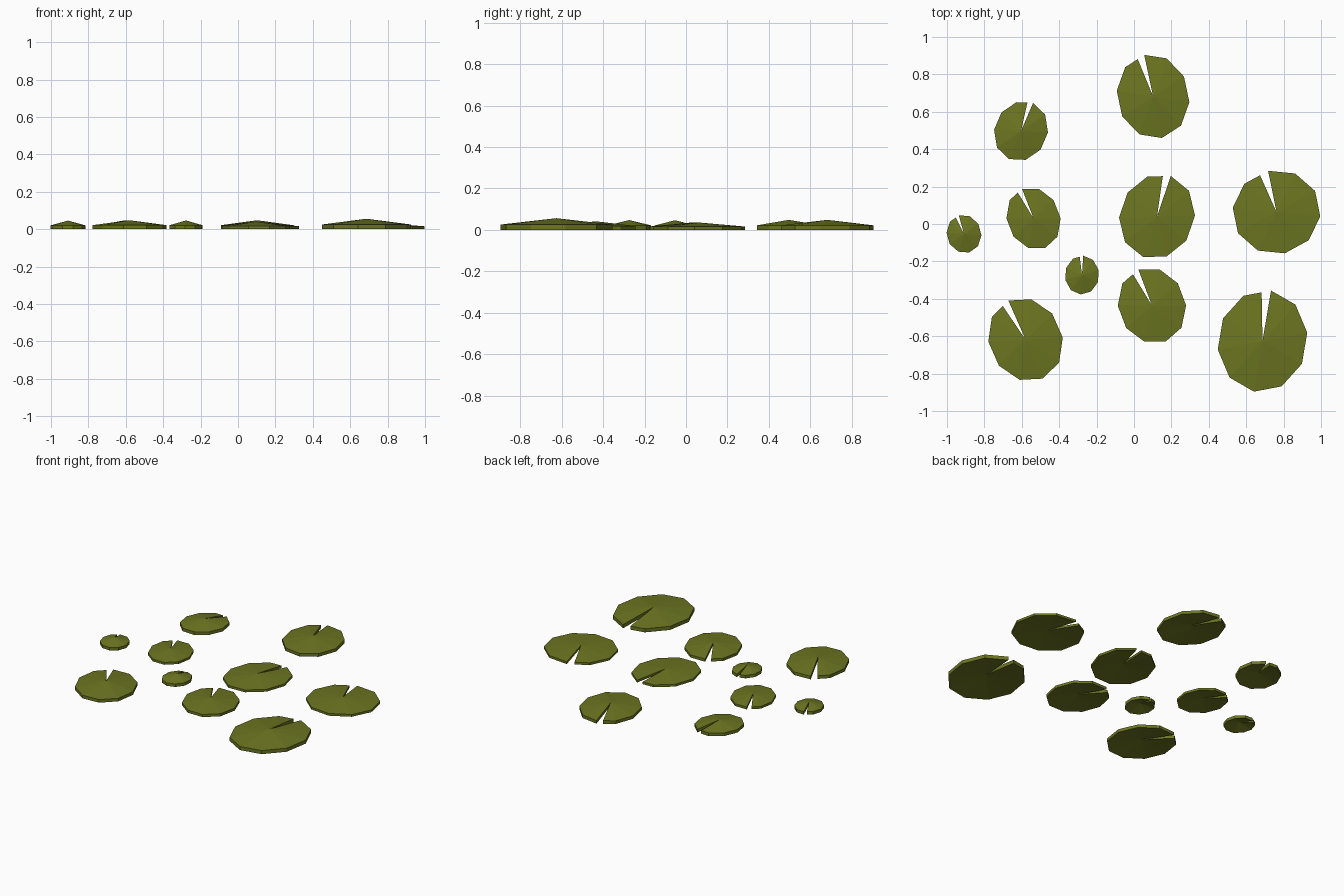
import bpy, bmesh
from math import cos, sin, radians
from mathutils import Vector, Matrix

if "Cube" in bpy.data.objects:
    bpy.data.objects.remove(bpy.data.objects["Cube"])

SIDES = 10
NOTCH = 0.66          # where the slit starts along the last rim edge

mat = bpy.data.materials.new("leaf_green")
mat.diffuse_color = (0.15, 0.18, 0.015, 1)
mat.use_nodes = True
mat.node_tree.nodes["Principled BSDF"].inputs["Base Color"].default_value = mat.diffuse_color

# centre x, centre y, length radius, width radius, slit angle, peak height
PADS = [
    (0.102, 0.682, 0.227, 0.193, 102, 0.048),
    (0.762, 0.064, 0.225, 0.236, 101.5, 0.035),
    (-0.604, 0.497, 0.163, 0.142, 66.8, 0.048),
    (-0.537, 0.030, 0.170, 0.142, 111.3, 0.036),
    (0.123, 0.040, 0.229, 0.200, 71.2, 0.036),
    (-0.909, -0.053, 0.103, 0.0925, 105.5, 0.046),
    (-0.278, -0.273, 0.104, 0.092, 86.4, 0.047),
    (0.096, -0.436, 0.206, 0.180, 110.7, 0.041),
    (-0.580, -0.618, 0.228, 0.196, 113.7, 0.048),
    (0.687, -0.626, 0.274, 0.240, 80.4, 0.056),
]


def lily_pad(name, x, y, length, width, angle, peak):
    """Shallow cone with a vertical rim, open underneath, slit to the centre."""
    rim = [Vector((cos(radians(-36 * k)) * length, sin(radians(-36 * k)) * width, 0))
           for k in range(SIDES)]
    rim.append(rim[-1].lerp(rim[0], NOTCH))
    turn = Matrix.Rotation(radians(angle), 3, 'Z')
    rim = [turn @ p for p in rim]
    edge_z = peak * 0.45

    bm = bmesh.new()
    top = [bm.verts.new((p.x, p.y, edge_z)) for p in rim]
    low = [bm.verts.new((p.x, p.y, 0)) for p in rim]
    apex = bm.verts.new((0, 0, peak))
    base = bm.verts.new((0, 0, peak - edge_z))
    # sloping leaf surface, its underside and the rim
    for i in range(SIDES):
        bm.faces.new((apex, top[i + 1], top[i]))
        bm.faces.new((base, low[i], low[i + 1]))
        bm.faces.new((top[i], top[i + 1], low[i + 1], low[i]))
    # slit walls
    bm.faces.new((apex, top[0], low[0], base))
    bm.faces.new((top[-1], apex, base, low[-1]))
    bmesh.ops.recalc_face_normals(bm, faces=bm.faces)

    mesh = bpy.data.meshes.new(name)
    bm.to_mesh(mesh)
    bm.free()
    mesh.materials.append(mat)
    obj = bpy.data.objects.new(name, mesh)
    obj.location = (x, y, 0)
    bpy.context.collection.objects.link(obj)


for n, pad in enumerate(PADS, 1):
    lily_pad(f"lily_pad_{n}", *pad)
